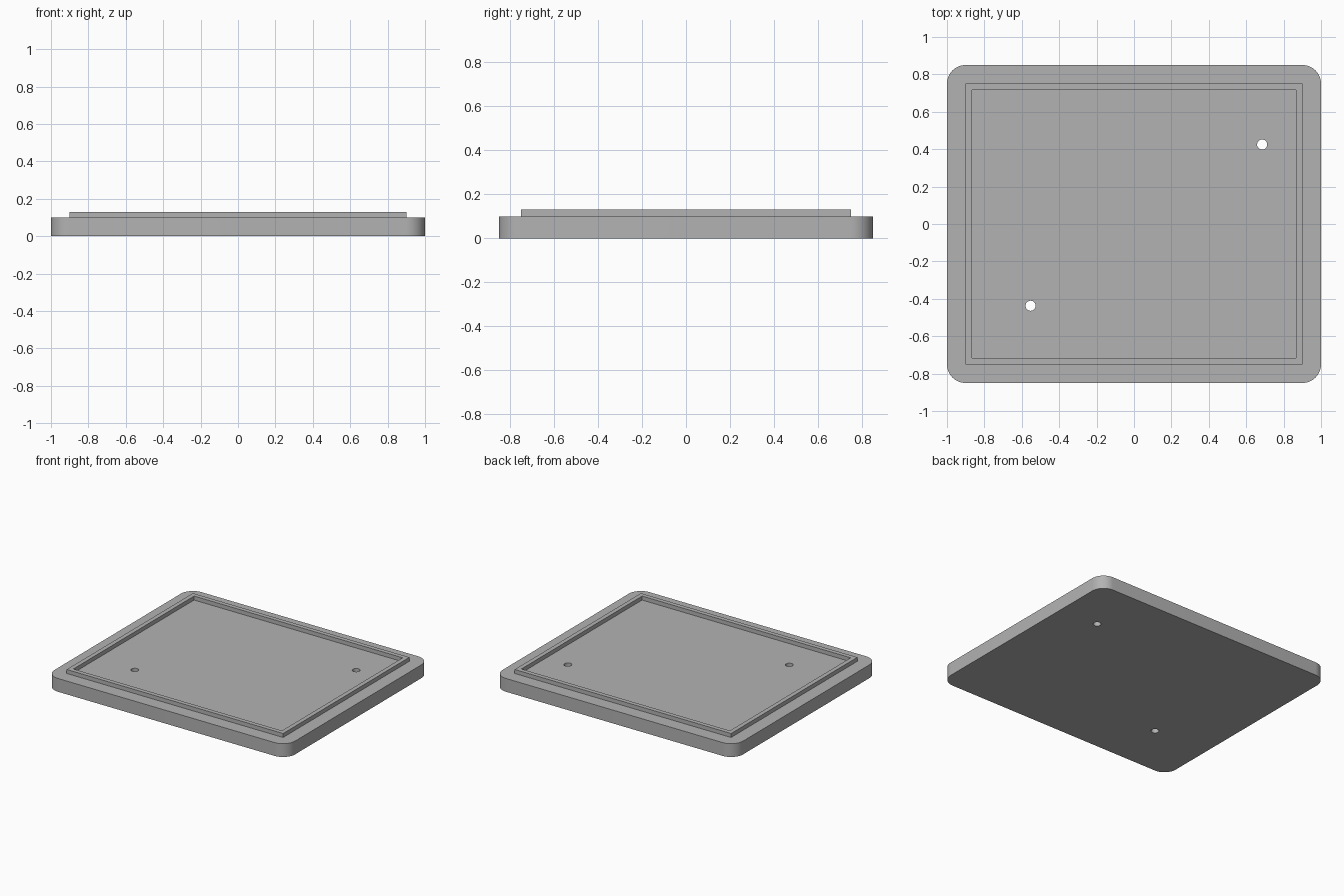
import bpy
import bmesh
from math import cos, sin, pi, radians
from mathutils import Vector

cube = bpy.data.objects.get("Cube")
if cube:
    bpy.data.objects.remove(cube, do_unlink=True)

HALF_X, HALF_Y = 1.0, 0.85
BASE_TOP, LIP_TOP = 0.10, 0.13
CORNER = 0.10
HOLES = [(0.685, 0.425), (-0.553, -0.437)]
HOLE_RADIUS = 0.027

grey = bpy.data.materials.new("plain grey")
grey.use_nodes = True
colour = (0.45, 0.45, 0.45, 1)
grey.diffuse_color = colour
grey.node_tree.nodes["Principled BSDF"].inputs["Base Color"].default_value = colour


def make_object(name, bm):
    bmesh.ops.recalc_face_normals(bm, faces=bm.faces)
    mesh = bpy.data.meshes.new(name)
    bm.to_mesh(mesh)
    bm.free()
    mesh.materials.append(grey)
    obj = bpy.data.objects.new(name, mesh)
    bpy.context.collection.objects.link(obj)
    return obj


def rectangle(x, y):
    return [(-x, -y), (x, -y), (x, y), (-x, y)]


def rounded_rectangle(x, y, r, steps=12):
    points = []
    for i, (sx, sy) in enumerate([(1, 1), (-1, 1), (-1, -1), (1, -1)]):
        for k in range(steps + 1):
            a = (i + k / steps) * pi / 2
            points.append((sx * (x - r) + r * cos(a), sy * (y - r) + r * sin(a)))
    return points


def raise_faces(bm, faces, height):
    made = bmesh.ops.extrude_face_region(bm, geom=faces)["geom"]
    verts = [v for v in made if isinstance(v, bmesh.types.BMVert)]
    bmesh.ops.translate(bm, vec=Vector((0, 0, height)), verts=verts)


# Base plate with rounded corners
bm = bmesh.new()
outline = rounded_rectangle(HALF_X, HALF_Y, CORNER)
face = bm.faces.new([bm.verts.new((x, y, 0)) for x, y in outline])
raise_faces(bm, [face], BASE_TOP)
base = make_object("base_plate", bm)

# Two through holes
for i, (x, y) in enumerate(HOLES):
    bm = bmesh.new()
    bmesh.ops.create_cone(bm, cap_ends=True, segments=32, radius1=HOLE_RADIUS,
                          radius2=HOLE_RADIUS, depth=0.4)
    cutter = make_object(f"hole_cutter_{i + 1}", bm)
    cutter.location = (x, y, BASE_TOP / 2)
    cutter.hide_render = True
    cutter.hide_set(True)
    cut = base.modifiers.new(f"hole_{i + 1}", "BOOLEAN")
    cut.operation = "DIFFERENCE"
    cut.solver = "EXACT"
    cut.object = cutter

# Apply the cuts, then smooth the rounded walls
bpy.context.view_layer.objects.active = base
base.select_set(True)
for name in [m.name for m in base.modifiers]:
    bpy.ops.object.modifier_apply(modifier=name)
bpy.ops.object.shade_smooth_by_angle(angle=radians(30))
base.select_set(False)
for obj in [o for o in bpy.data.objects if o.name.startswith("hole_cutter")]:
    bpy.data.objects.remove(obj, do_unlink=True)

# Raised rectangular lip
bm = bmesh.new()
outer = [bm.verts.new((x, y, BASE_TOP)) for x, y in rectangle(0.90, 0.75)]
inner = [bm.verts.new((x, y, BASE_TOP)) for x, y in rectangle(0.867, 0.717)]
ring = []
for i in range(4):
    j = (i + 1) % 4
    ring.append(bm.faces.new([outer[i], outer[j], inner[j], inner[i]]))
raise_faces(bm, ring, LIP_TOP - BASE_TOP)
make_object("raised_lip", bm)
